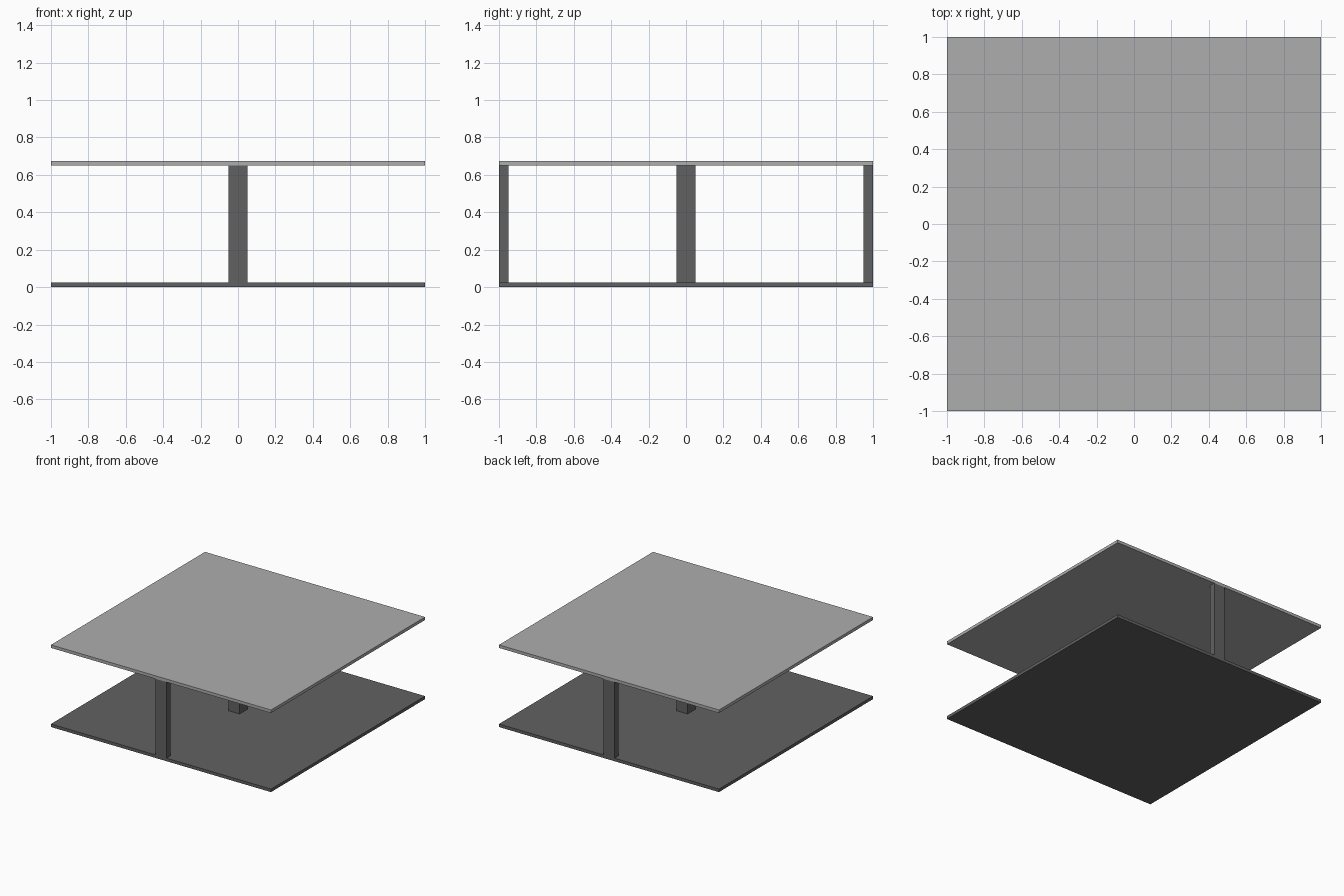
import bpy

cube = bpy.data.objects.get("Cube")
if cube:
    bpy.data.objects.remove(cube, do_unlink=True)


def material(name, value):
    mat = bpy.data.materials.new(name)
    mat.use_nodes = True
    color = (value, value, value, 1)
    mat.diffuse_color = color
    mat.node_tree.nodes["Principled BSDF"].inputs["Base Color"].default_value = color
    return mat


def box(name, size, center, mat):
    bpy.ops.mesh.primitive_cube_add(size=1, location=center)
    obj = bpy.context.object
    obj.name = name
    obj.scale = size
    bpy.ops.object.transform_apply(location=False, rotation=False, scale=True)
    obj.data.materials.append(mat)
    return obj


light_grey = material("light grey", 0.42)
dark_grey = material("dark grey", 0.12)

SIDE = 2.0
THICK = 0.025
HEIGHT = 0.675
POST = 0.1
post_height = HEIGHT - 2 * THICK

# Two square slabs
box("base_slab", (SIDE, SIDE, THICK), (0, 0, THICK / 2), dark_grey)
box("top_slab", (SIDE, SIDE, THICK), (0, 0, HEIGHT - THICK / 2), light_grey)

# Square post in the middle
box("center_post", (POST, POST, post_height), (0, 0, HEIGHT / 2), dark_grey)

# Half-depth posts flush with the front and back edges
for name, side in (("front_post", -1), ("back_post", 1)):
    y = side * (SIDE / 2 - POST / 4)
    box(name, (POST, POST / 2, post_height), (0, y, HEIGHT / 2), dark_grey)
